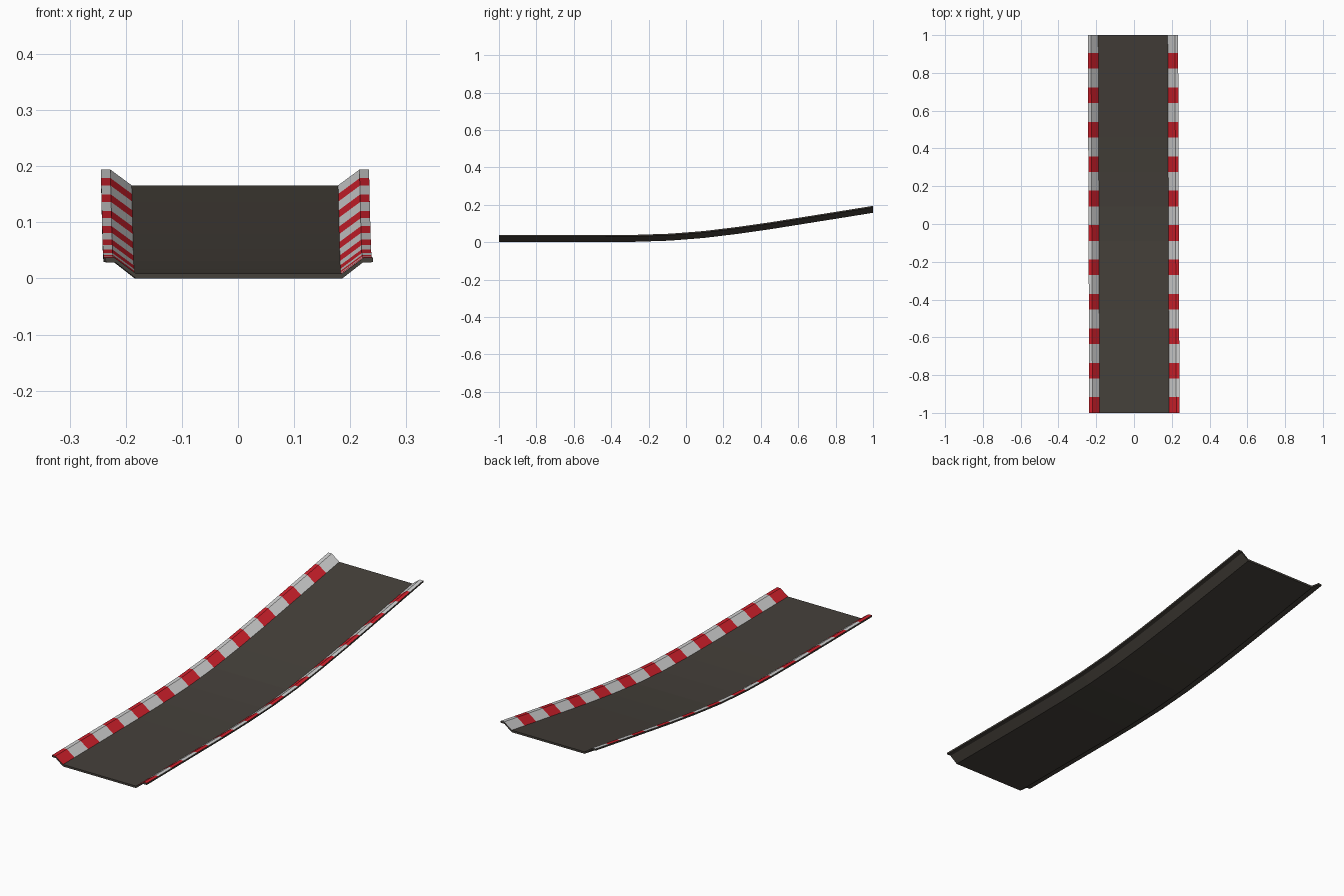
import bpy, bmesh

if "Cube" in bpy.data.objects:
    bpy.data.objects.remove(bpy.data.objects["Cube"])

def material(name, rgb):
    m = bpy.data.materials.new(name)
    m.diffuse_color = (*rgb, 1)
    m.use_nodes = True
    m.node_tree.nodes["Principled BSDF"].inputs["Base Color"].default_value = m.diffuse_color
    return m

asphalt = material("dark asphalt", (0.060, 0.052, 0.043))
white = material("kerb white", (0.62, 0.62, 0.62))
red = material("kerb red", (0.62, 0.014, 0.024))

# Rise of the track along its length, smoothly interpolated
KEYS = [(-1, 0), (-.454, 0), (-.272, .002), (-.09, .008), (.092, .022),
        (.274, .044), (.456, .070), (.638, .099), (.82, .128), (1, .157)]

def rise(y):
    for (a, za), (b, zb) in zip(KEYS, KEYS[1:]):
        if y <= b + 1e-6:
            return za + (zb - za) * (y - a) / (b - a)
    return KEYS[-1][1]

# Rows of cross-sections fall on the stripe borders
PERIOD, RED = 0.1822, 0.083
rows = [-1 + PERIOD * k + d for k in range(11) for d in (0, RED)]
rows.append(1.0)

def sweep(name, section, mats, rule):
    """Sweep a closed (x, z) section along the track; rule(edge, row) -> material slot."""
    bm = bmesh.new()
    rings = []
    for y in rows:
        shift = 0.002 - 0.00375 * (y + 1)      # slight sideways drift of the track
        rings.append([bm.verts.new((x + shift, y, z + rise(y))) for x, z in section])
    n = len(section)
    for r, (a, b) in enumerate(zip(rings, rings[1:])):
        for i in range(n):
            j = (i + 1) % n
            f = bm.faces.new((a[i], a[j], b[j], b[i]))
            f.material_index = rule(i, r)
    bm.faces.new(rings[0])
    bm.faces.new(rings[-1])
    bmesh.ops.recalc_face_normals(bm, faces=bm.faces)
    me = bpy.data.meshes.new(name)
    bm.to_mesh(me)
    bm.free()
    for m in mats:
        me.materials.append(m)
    bpy.context.collection.objects.link(bpy.data.objects.new(name, me))

# Road deck
sweep("road_deck", [(-.184, 0), (.184, 0), (.184, .009), (-.184, .009)],
      [asphalt], lambda i, r: 0)

# Raised striped kerbs: sloped bank and flat lip, painted on top only
for side, name in ((-1, "left_kerb"), (1, "right_kerb")):
    section = [(.184, .009), (.222, .037), (.239, .037),
               (.239, .029), (.220, .028), (.184, 0)]
    sweep(name, [(side * x, z) for x, z in section], [asphalt, white, red],
          lambda i, r: (2 if r % 2 == 0 else 1) if i < 2 else 0)
